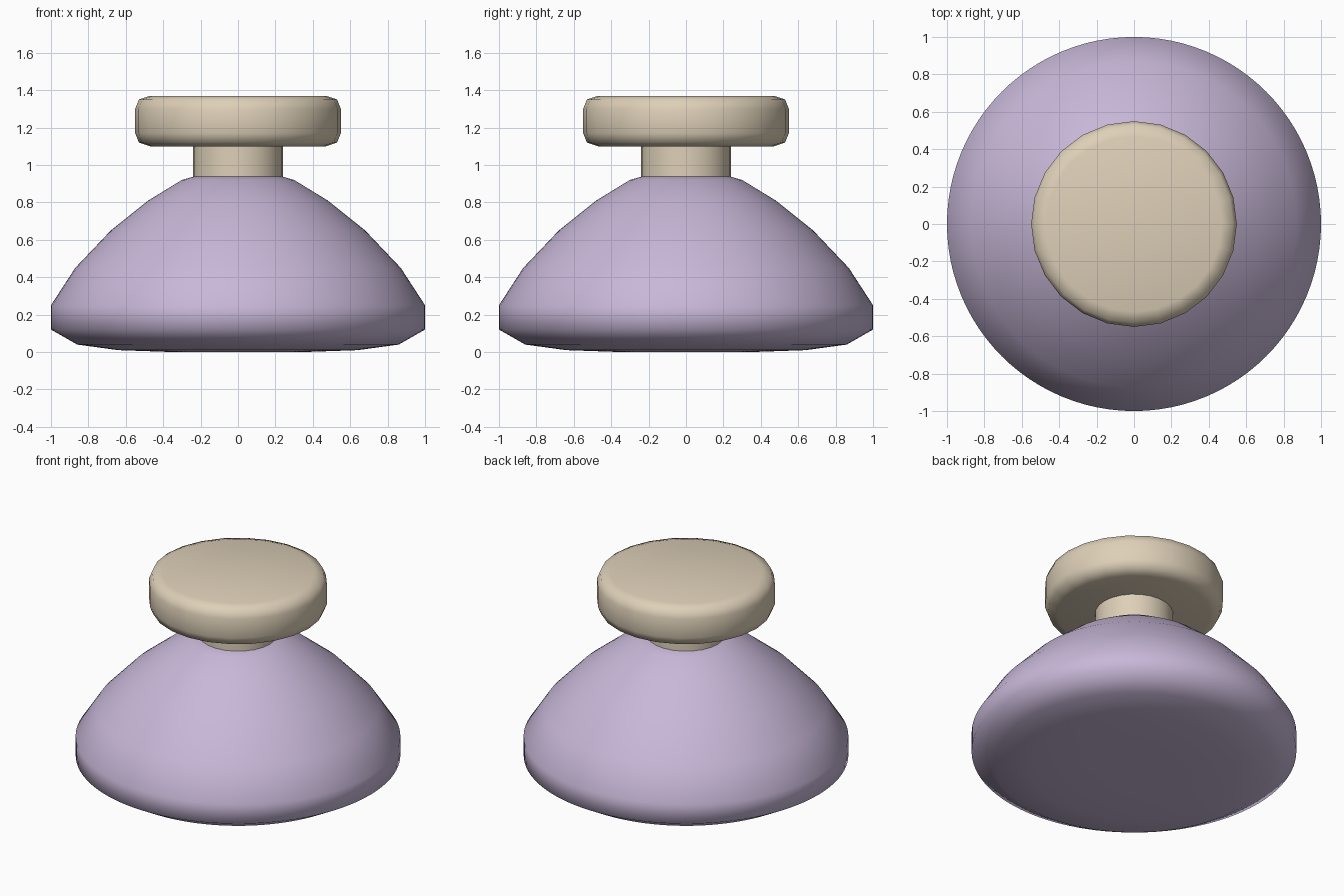
import bpy
import bmesh
from math import tau

cube = bpy.data.objects.get("Cube")
if cube:
    bpy.data.objects.remove(cube, do_unlink=True)


def make_material(name, rgb):
    mat = bpy.data.materials.new(name)
    mat.use_nodes = True
    mat.diffuse_color = (*rgb, 1)
    mat.node_tree.nodes["Principled BSDF"].inputs["Base Color"].default_value = (*rgb, 1)
    return mat


def lathe(name, profile, sides, mat):
    """Spin a (radius, height) profile around z into a smooth solid."""
    bm = bmesh.new()
    verts = [bm.verts.new((r, 0, z)) for r, z in profile]
    edges = [bm.edges.new(pair) for pair in zip(verts, verts[1:])]
    bmesh.ops.spin(bm, geom=verts + edges, cent=(0, 0, 0), axis=(0, 0, 1),
                   angle=tau, steps=sides, use_merge=True)
    bmesh.ops.remove_doubles(bm, verts=bm.verts, dist=0.0005)
    bmesh.ops.recalc_face_normals(bm, faces=bm.faces)
    mesh = bpy.data.meshes.new(name)
    bm.to_mesh(mesh)
    bm.free()
    mesh.materials.append(mat)
    mesh.shade_smooth()
    obj = bpy.data.objects.new(name, mesh)
    bpy.context.collection.objects.link(obj)
    return obj


lavender = make_material("lavender", (0.58, 0.48, 0.69))
beige = make_material("beige", (0.73, 0.63, 0.48))

# Bell-shaped body with a shallow rounded underside
lathe("domed_body", [(0, 0), (0.35, 0), (0.64, 0.01), (0.86, 0.04), (1, 0.12),
                     (1, 0.25), (0.87, 0.45), (0.68, 0.65), (0.48, 0.81),
                     (0.3, 0.92), (0.23, 0.94), (0, 0.94)], 96, lavender)

# Short neck between body and knob
lathe("neck", [(0.24, 0.92), (0.24, 1.11)], 24, beige)

# Flat round knob with softened rims
lathe("knob", [(0, 1.1), (0.47, 1.1), (0.53, 1.12), (0.55, 1.17),
               (0.55, 1.3), (0.53, 1.35), (0.47, 1.37), (0, 1.37)], 24, beige)
